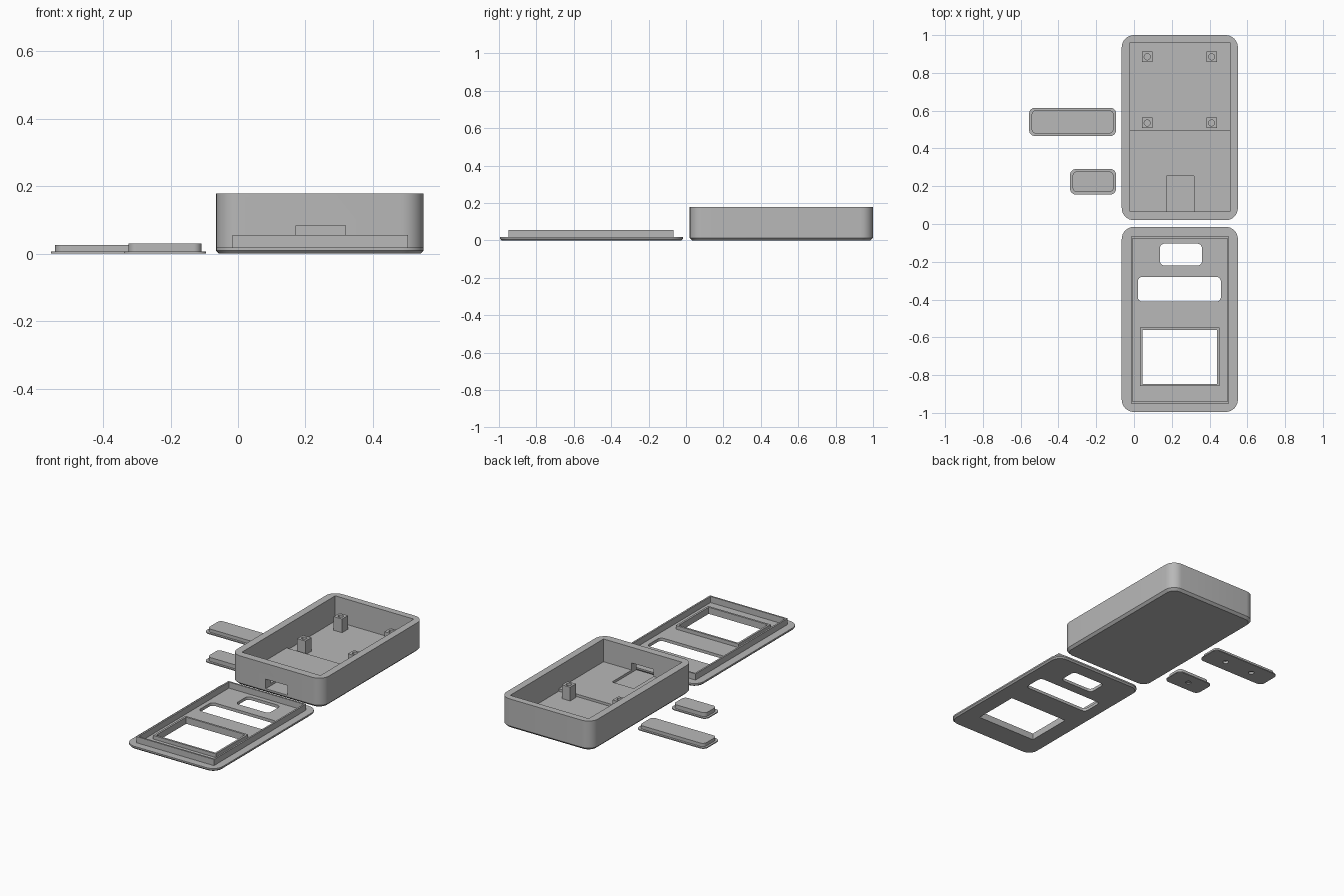
import bpy, bmesh, math

if "Cube" in bpy.data.objects:
    bpy.data.objects.remove(bpy.data.objects["Cube"])

grey = bpy.data.materials.new("plain grey")
grey.diffuse_color = (0.48, 0.48, 0.48, 1)
grey.use_nodes = True
grey.node_tree.nodes["Principled BSDF"].inputs["Base Color"].default_value = grey.diffuse_color


def outline(x0, x1, y0, y1, r, n=8):
    """Rounded rectangle, counter-clockwise; r = 0 gives square corners."""
    if r <= 0:
        return [(x0, y0), (x1, y0), (x1, y1), (x0, y1)]
    centres = [(x1 - r, y1 - r, 0), (x0 + r, y1 - r, 90),
               (x0 + r, y0 + r, 180), (x1 - r, y0 + r, 270)]
    pts = []
    for cx, cy, a0 in centres:
        for i in range(n + 1):
            a = math.radians(a0 + 90 * i / n)
            pts.append((cx + r * math.cos(a), cy + r * math.sin(a)))
    return pts


def solid(name, rect, z0, z1, r=0.0, chamfer=0.0):
    """Rounded block with an optional chamfer round the bottom edge."""
    x0, x1, y0, y1 = rect
    layers = [(0, z0), (0, z1)]
    if chamfer:
        layers = [(chamfer, z0), (0, z0 + chamfer), (0, z1)]
    bm = bmesh.new()
    rings = []
    for inset, z in layers:
        pts = outline(x0 + inset, x1 - inset, y0 + inset, y1 - inset, r - inset if r else 0)
        rings.append([bm.verts.new((x, y, z)) for x, y in pts])
    bm.faces.new(rings[0][::-1])
    bm.faces.new(rings[-1])
    n = len(rings[0])
    for a, b in zip(rings, rings[1:]):
        for i in range(n):
            j = (i + 1) % n
            bm.faces.new((a[i], a[j], b[j], b[i]))
    mesh = bpy.data.meshes.new(name)
    bm.to_mesh(mesh)
    bm.free()
    mesh.materials.append(grey)
    ob = bpy.data.objects.new(name, mesh)
    bpy.context.collection.objects.link(ob)
    return ob


def around(cx, cy, h):
    return (cx - h, cx + h, cy - h, cy + h)


def hole(cx, cy, radius, z0, z1):
    """Round cutter."""
    return solid("cutter", around(cx, cy, radius), z0, z1, radius, 0)


def cut(ob, cutters):
    """Subtract each cutter, bake the result and remove the cutters."""
    for c in cutters:
        bm = bmesh.new()
        bm.from_mesh(c.data)
        bmesh.ops.remove_doubles(bm, verts=bm.verts, dist=1e-5)
        bm.to_mesh(c.data)
        bm.free()
        c.hide_render = True
        mod = ob.modifiers.new("cut", 'BOOLEAN')
        mod.operation, mod.solver, mod.object = 'DIFFERENCE', 'EXACT', c
    dg = bpy.context.evaluated_depsgraph_get()
    mesh = bpy.data.meshes.new_from_object(ob.evaluated_get(dg))
    ob.modifiers.clear()
    ob.data = mesh
    for c in cutters:
        bpy.data.objects.remove(c)
    return ob


# Case: tray with stepped floor, connector pocket and front slot
case = solid("case_body", (-0.065, 0.55, 0.02, 1.0), 0, 0.178, 0.065, 0.014)
cut(case, [
    solid("cutter", (-0.02, 0.507, 0.066, 0.96), 0.04, 0.3),
    solid("cutter", (-0.02, 0.507, 0.495, 0.96), 0.025, 0.1),
    solid("cutter", (0.172, 0.318, 0.06, 0.255), 0.025, 0.06),
    solid("cutter", (0.172, 0.318, 0.0, 0.1), 0.025, 0.083),
])

# Screw posts on the case floor
for px in (0.07, 0.411):
    for py in (0.535, 0.885):
        post = solid("screw_post", around(px, py, 0.028), 0.024, 0.108)
        cut(post, [hole(px, py, 0.016, 0.05, 0.2)])

# Lid plate with two button openings and a screen opening
lid = solid("lid_plate", (-0.065, 0.55, -0.995, -0.015), 0, 0.018, 0.065, 0.009)
cut(lid, [
    solid("cutter", (0.137, 0.36, -0.22, -0.104), -0.1, 0.1, 0.025),
    solid("cutter", (0.02, 0.46, -0.411, -0.28), -0.1, 0.1, 0.025),
    solid("cutter", (0.044, 0.44, -0.846, -0.56), -0.1, 0.1),
])


def frame(name, rect, wall, z0, z1):
    """Square-cornered upright rim."""
    x0, x1, y0, y1 = rect
    ob = solid(name, rect, z0, z1)
    inner = (x0 + wall, x1 - wall, y0 + wall, y1 - wall)
    return cut(ob, [solid("cutter", inner, z0 - 0.1, z1 + 0.1)])


frame("lid_rim", (-0.017, 0.504, -0.95, -0.067), 0.01, 0.017, 0.055)
frame("screen_frame", (0.032, 0.452, -0.858, -0.548), 0.012, 0.017, 0.04)

# Loose buttons: thin flange, raised cap, round pockets underneath
buttons = [
    ("long_button", (-0.555, -0.095, 0.466, 0.615), 0.026, [(-0.42, 0.54), (-0.23, 0.54)], 0.014),
    ("short_button", (-0.338, -0.095, 0.156, 0.291), 0.03, [(-0.217, 0.224)], 0.005),
]
for name, (x0, x1, y0, y1), top, pockets, depth in buttons:
    flange = solid(name + "_flange", (x0, x1, y0, y1), 0, 0.006, 0.03)
    cap = solid(name + "_cap", (x0 + 0.013, x1 - 0.013, y0 + 0.013, y1 - 0.013), 0.005, top, 0.024)
    for part in (flange, cap):
        cut(part, [hole(px, py, 0.016, -0.05, depth) for px, py in pockets])

# Smooth the round corners, keep edges sharp
bpy.ops.object.select_all(action='SELECT')
bpy.context.view_layer.objects.active = case
bpy.ops.object.shade_smooth_by_angle(angle=math.radians(30))
